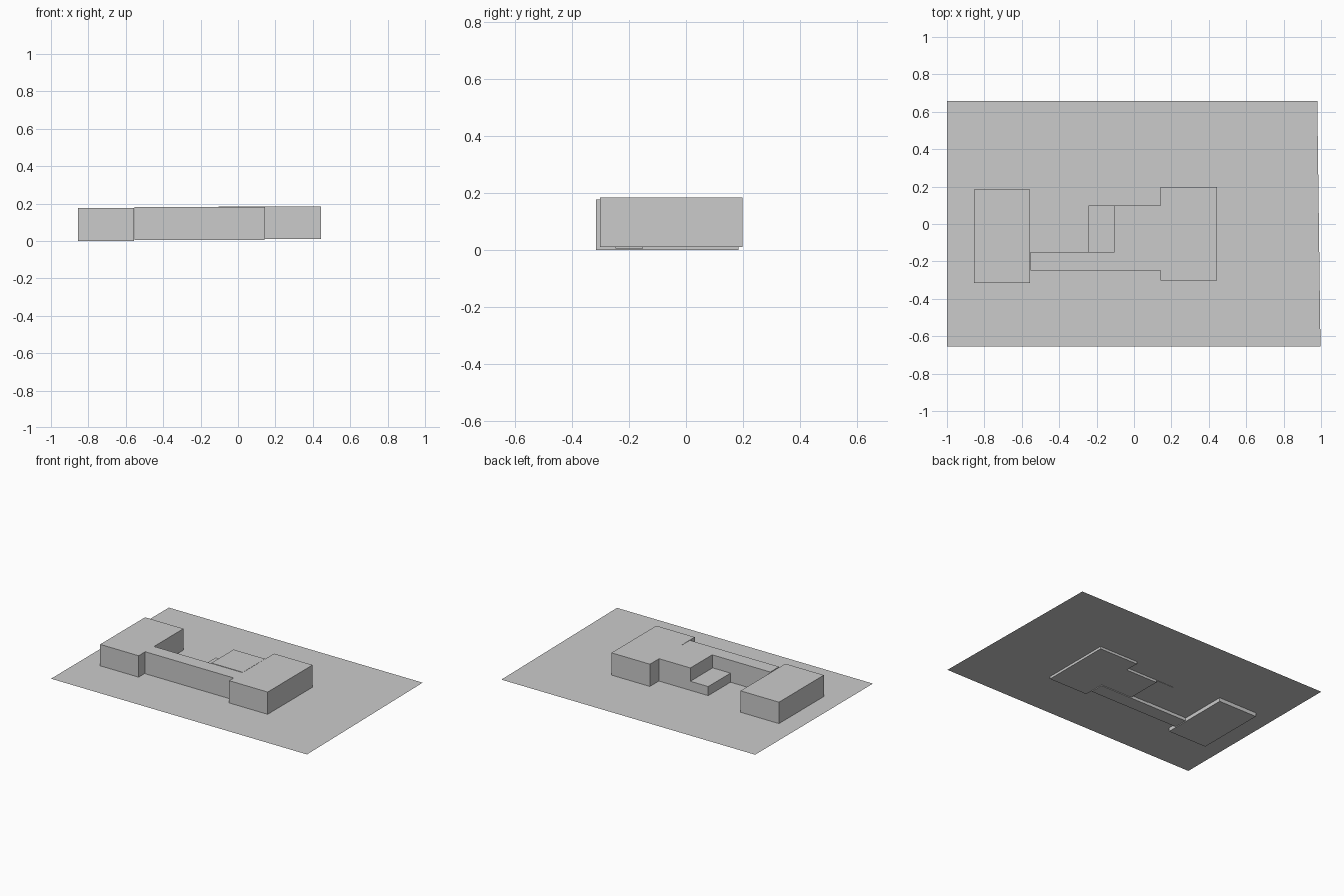
import bpy

cube = bpy.data.objects.get("Cube")
if cube:
    bpy.data.objects.remove(cube, do_unlink=True)

# One plain grey for everything
grey = bpy.data.materials.new("light_grey")
grey.use_nodes = True
colour = (0.6, 0.6, 0.6, 1)
grey.diffuse_color = colour
grey.node_tree.nodes["Principled BSDF"].inputs["Base Color"].default_value = colour


def add_mesh(name, verts, faces):
    mesh = bpy.data.meshes.new(name)
    mesh.from_pydata(verts, [], faces)
    mesh.materials.append(grey)
    obj = bpy.data.objects.new(name, mesh)
    bpy.context.collection.objects.link(obj)
    return obj


def add_block(name, x, y, z):
    """Box spanning the given (low, high) ranges."""
    bpy.ops.mesh.primitive_cube_add(size=1)
    obj = bpy.context.object
    obj.name = obj.data.name = name
    for v in obj.data.vertices:
        v.co = [r[0] if c < 0 else r[1] for c, r in zip(v.co, (x, y, z))]
    obj.data.materials.append(grey)
    return obj


# Thin site sheet, slightly out of square on one side
ground_z = 0.026
outline = [(-1, -0.655), (0.997, -0.655), (0.98, 0.658), (-1, 0.658)]
add_mesh("site_ground", [(x, y, ground_z) for x, y in outline], [(0, 1, 2, 3)])

# Building wings, sunk a little into the ground
add_block("right_wing", (-0.855, -0.555), (-0.315, 0.185), (0.0, 0.177))
add_block("left_wing", (0.143, 0.443), (-0.302, 0.198), (0.009, 0.183))
add_block("link_corridor", (-0.553, 0.143), (-0.248, -0.15), (0.004, 0.181))
add_block("central_hall", (-0.103, 0.143), (-0.15, 0.098), (0.009, 0.184))
add_block("low_annex", (-0.242, -0.103), (-0.15, 0.098), (0.024, 0.09))
